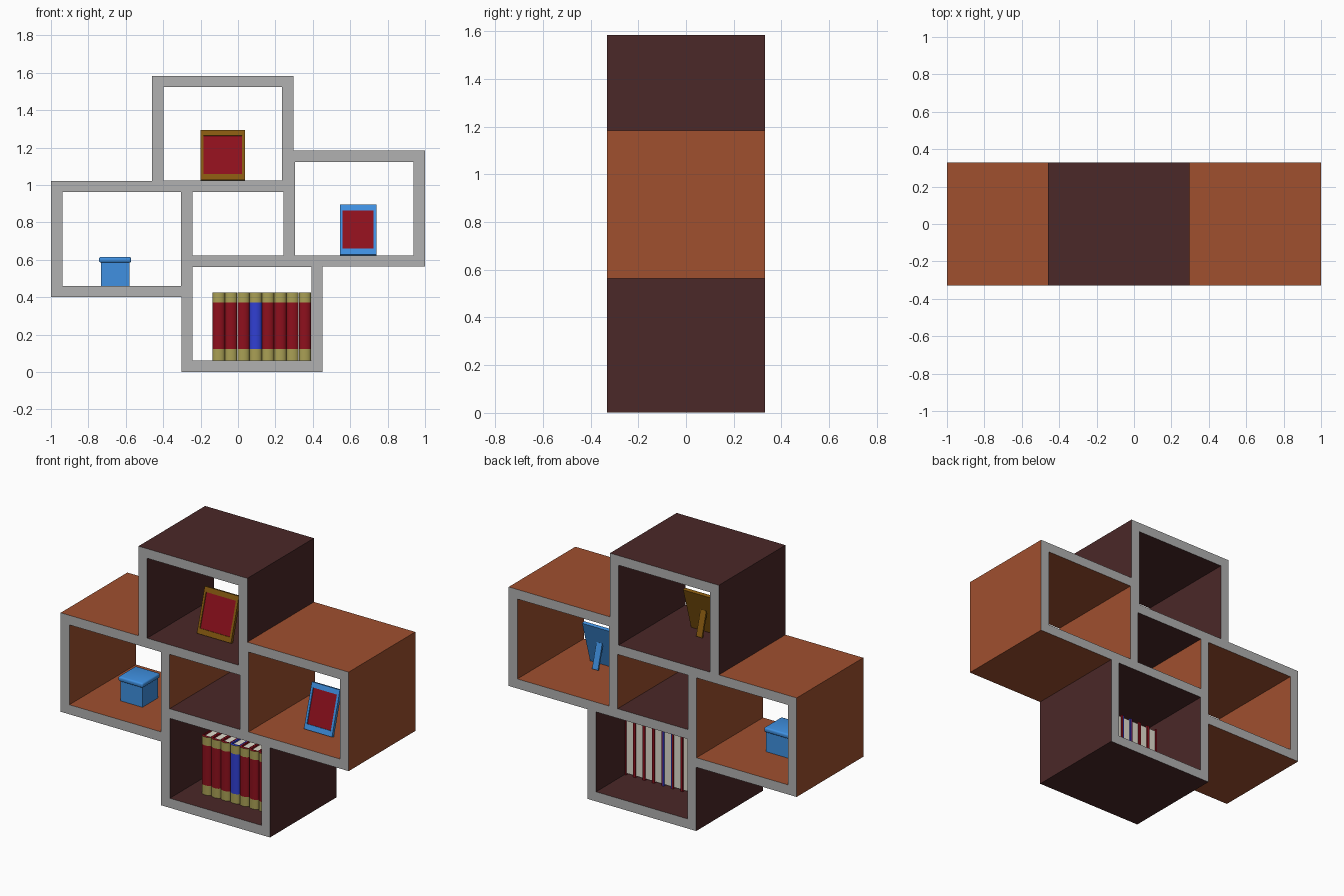
import bpy, bmesh, math
from mathutils import Vector, Matrix

if "Cube" in bpy.data.objects:
    bpy.data.objects.remove(bpy.data.objects["Cube"])


def mat(name, col):
    m = bpy.data.materials.new(name)
    m.diffuse_color = (*col, 1)
    m.use_nodes = True
    m.node_tree.nodes["Principled BSDF"].inputs["Base Color"].default_value = m.diffuse_color
    return m


GREY = mat("edge_grey", (0.44, 0.44, 0.44))
ORANGE = mat("orange_wood", (0.35, 0.08, 0.028))
DARK = mat("dark_wood", (0.07, 0.021, 0.021))
BLUE = mat("light_blue", (0.05, 0.28, 0.75))
GOLD = mat("frame_gold", (0.24, 0.10, 0.005))
RED = mat("red", (0.27, 0.005, 0.012))
INK = mat("book_blue", (0.03, 0.05, 0.65))
BAND = mat("band_gold", (0.40, 0.35, 0.09))
PAGE = mat("paper", (0.75, 0.72, 0.62))


def finish(bm, name, mats):
    bmesh.ops.recalc_face_normals(bm, faces=bm.faces)
    me = bpy.data.meshes.new(name)
    bm.to_mesh(me)
    bm.free()
    ob = bpy.data.objects.new(name, me)
    for m in mats:
        me.materials.append(m)
    bpy.context.collection.objects.link(ob)
    return ob


def block(name, lo, hi, m, bevel=0):
    lo, hi = Vector(lo), Vector(hi)
    bm = bmesh.new()
    bmesh.ops.create_cube(bm, size=1, matrix=Matrix.Translation((lo + hi) / 2)
                          @ Matrix.Diagonal((*(hi - lo), 1)))
    if bevel:
        bmesh.ops.bevel(bm, geom=bm.edges[:], offset=bevel, segments=3,
                        profile=0.5, affect='EDGES')
    return finish(bm, name, [m])


def smooth(ob):
    bpy.ops.object.select_all(action='DESELECT')
    ob.select_set(True)
    bpy.context.view_layer.objects.active = ob
    bpy.ops.object.shade_smooth_by_angle(angle=math.radians(35))


W, H, D, T, E = 0.757, 0.623, 0.33, 0.061, 0.002


# Open cube: wood inside and out, grey front and back rims.
# Outer faces sit E inside so that shared walls never coincide.
def cube_shelf(name, x, z, wood):
    bm = bmesh.new()

    def ring(i, y):
        return [bm.verts.new(p) for p in ((x + i, y, z + i), (x + W - i, y, z + i),
                (x + W - i, y, z + H - i), (x + i, y, z + H - i))]
    fo, fi, bi, bo = ring(E / 2, -D), ring(T, -D), ring(T, D), ring(E / 2, D)
    loops = [fo, fi, bi, bo]
    for k in range(4):
        a, b = loops[k], loops[(k + 1) % 4]
        for j in range(4):
            f = bm.faces.new((a[j], a[(j + 1) % 4], b[(j + 1) % 4], b[j]))
            f.material_index = 1 if k in (0, 2) else 0
    finish(bm, name, [wood, GREY])


cube_shelf("bottom_cube", -0.303, 0.0, DARK)
cube_shelf("left_cube", -1.0, 0.40, ORANGE)
cube_shelf("right_cube", 0.243, 0.562, ORANGE)
cube_shelf("top_cube", -0.46, 0.962, DARK)


# Leaning picture frame with a recessed picture and a rear leg
def picture(name, x0, x1, z, y, colour):
    w, h, t = x1 - x0, 0.277, 0.02
    bm = bmesh.new()
    bmesh.ops.create_cube(bm, size=1, matrix=Matrix.Translation((0, t / 2, h / 2))
                          @ Matrix.Diagonal((w, t, h, 1)))
    front = min(bm.faces, key=lambda f: f.calc_center_median().y)
    bmesh.ops.inset_region(bm, faces=[front], thickness=0.021)
    for v in front.verts:
        v.co.z += 0.018 if v.co.z < h / 2 else -0.016
    r = bmesh.ops.extrude_discrete_faces(bm, faces=[front])
    pic = r["faces"][0]
    pic.material_index = 1
    for v in pic.verts:
        v.co.y += 0.006
    ob = finish(bm, name, [colour, RED])
    ob.location = ((x0 + x1) / 2, y, z + 0.005)
    ob.rotation_euler.x = -0.29
    # leg from the middle of the back down to the shelf
    a = Vector((ob.location.x, y + 0.062, z + 0.155))
    b = Vector((ob.location.x, y + 0.105, z + 0.003))
    leg = block(name + "_leg", (-0.02, -0.006, 0), (0.02, 0.006, (a - b).length), colour)
    leg.location = b
    leg.rotation_euler.x = math.atan2(b.y - a.y, a.z - b.z)


picture("gold_picture_frame", -0.20, 0.037, 1.023, -0.123, GOLD)
picture("blue_picture_frame", 0.545, 0.74, 0.624, -0.126, BLUE)

# Small blue box with overhanging rounded lid
block("trinket_box", (-0.733, -0.12, 0.461), (-0.579, 0.036, 0.595), BLUE)
smooth(block("trinket_box_lid", (-0.743, -0.13, 0.585), (-0.571, 0.046, 0.615), BLUE, 0.01))


# Book: U-shaped cover with a round spine, gold bands and a page block
def book(i, x, w, colour):
    zs = (0.062, 0.122, 0.372, 0.425)
    y0, y1, t, r, n = -0.16, 0.05, 0.008, w / 2, 8
    bm = bmesh.new()
    arc = [(r - r * math.cos(math.pi * k / n), y0 - 0.02 * math.sin(math.pi * k / n))
           for k in range(n + 1)]
    prof = arc + [(w, y1), (w - t, y1), (w - t, y0), (t, y0), (t, y1), (0, y1)]
    rows = [[bm.verts.new((x + px, py, z)) for px, py in prof] for z in zs]
    m = len(prof)
    for s in range(3):
        for j in range(m):
            k = (j + 1) % m
            f = bm.faces.new((rows[s][j], rows[s][k], rows[s + 1][k], rows[s + 1][j]))
            f.material_index = 1 if s != 1 and j < n else 0
    bm.faces.new(rows[0])
    bm.faces.new(rows[-1])
    smooth(finish(bm, f"book_cover_{i}", [colour, BAND]))
    block(f"book_pages_{i}", (x + t, y0, 0.07), (x + w - t, y1 - 0.008, 0.415), PAGE)


for i in range(8):
    book(i + 1, -0.135 + i * 0.0657, 0.065, INK if i == 3 else RED)
